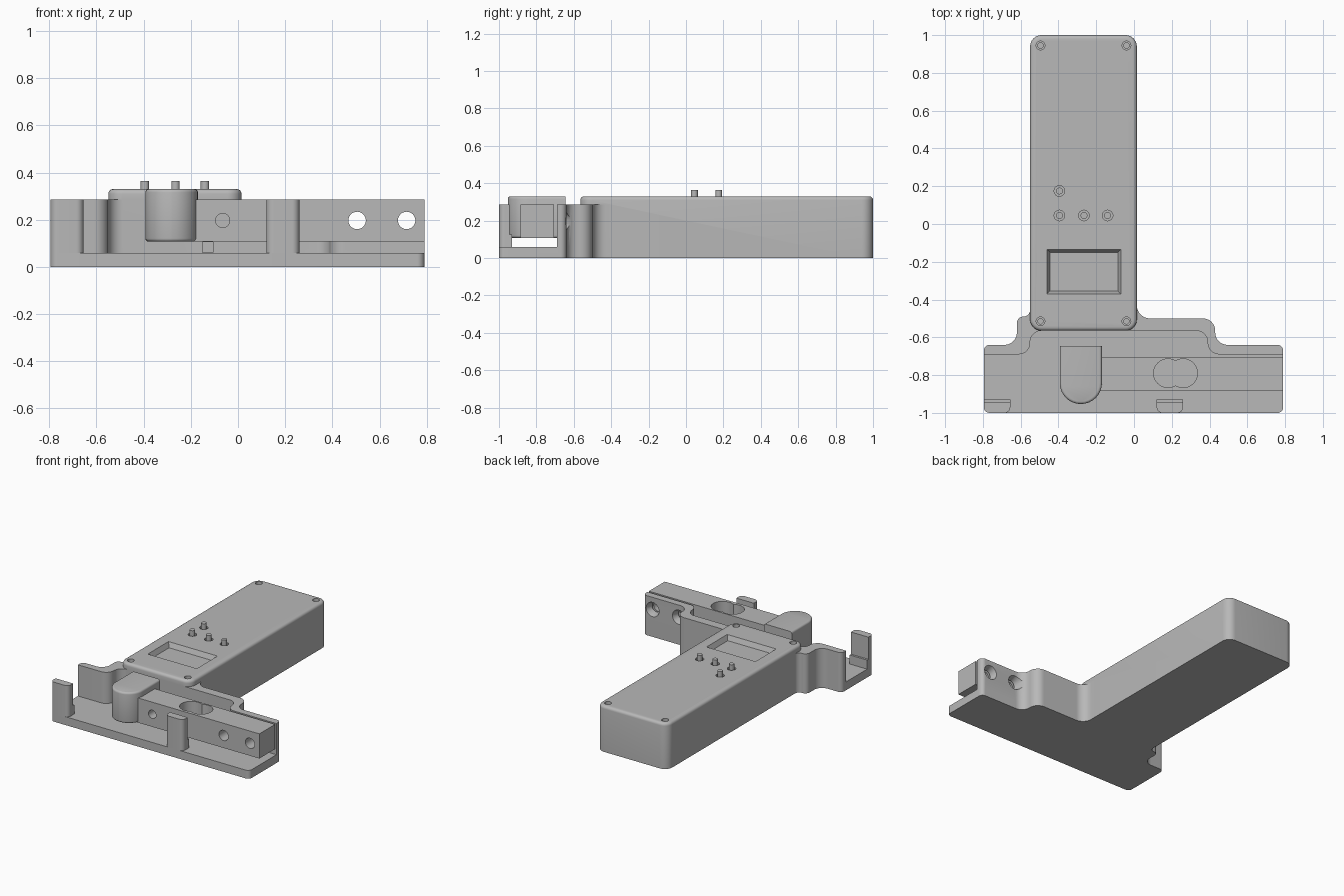
import bpy, bmesh, math
from mathutils import Vector, Matrix

if "Cube" in bpy.data.objects:
    bpy.data.objects.remove(bpy.data.objects["Cube"], do_unlink=True)

grey = bpy.data.materials.new("matte grey")
grey.use_nodes = True
COLOUR = (0.48, 0.48, 0.48, 1)
grey.diffuse_color = COLOUR
grey.node_tree.nodes["Principled BSDF"].inputs["Base Color"].default_value = COLOUR


def make(name, bm):
    bmesh.ops.recalc_face_normals(bm, faces=bm.faces)
    me = bpy.data.meshes.new(name)
    bm.to_mesh(me)
    bm.free()
    me.materials.append(grey)
    ob = bpy.data.objects.new(name, me)
    bpy.context.collection.objects.link(ob)
    return ob


def fillet(corners, steps=8):
    """Turn (x, y, radius) corners into a rounded outline."""
    out = []
    for i, (x, y, r) in enumerate(corners):
        p = Vector((x, y))
        if r == 0:
            out.append(p)
            continue
        a = (Vector(corners[i - 1][:2]) - p).normalized()
        b = (Vector(corners[(i + 1) % len(corners)][:2]) - p).normalized()
        for k in range(steps + 1):
            t = k / steps * math.pi / 2
            out.append(p + r * (a * (1 - math.sin(t)) + b * (1 - math.cos(t))))
    return out


def prism(name, corners, z0, z1, bevel=0, rule=None):
    """Extrude a rounded outline; bevel the rim edges that pass the rule."""
    bm = bmesh.new()
    base = bm.faces.new([bm.verts.new((p.x, p.y, z0)) for p in fillet(corners)])
    new = bmesh.ops.extrude_face_region(bm, geom=[base])["geom"]
    bmesh.ops.translate(bm, vec=(0, 0, z1 - z0),
                        verts=[v for v in new if isinstance(v, bmesh.types.BMVert)])
    if bevel:
        edges = [e for e in bm.edges
                 if abs(e.verts[0].co.z - e.verts[1].co.z) < 1e-5
                 and rule((e.verts[0].co + e.verts[1].co) / 2)]
        bmesh.ops.bevel(bm, geom=edges, offset=bevel, segments=4,
                        profile=0.5, affect='EDGES')
    return make(name, bm)


def rect(x0, x1, y0, y1, r=0, back_r=None):
    b = r if back_r is None else back_r
    return [(x0, y0, r), (x1, y0, r), (x1, y1, b), (x0, y1, b)]


def rod(name, start, length, r1, r2=None, along_y=False, sides=32):
    """Cylinder or cone starting at a point and running along +z or +y."""
    bm = bmesh.new()
    turn = Matrix.Rotation(-math.pi / 2, 4, 'X') if along_y else Matrix()
    bmesh.ops.create_cone(bm, cap_ends=True, segments=sides, radius1=r1,
                          radius2=r1 if r2 is None else r2, depth=length,
                          matrix=Matrix.Translation(start) @ turn
                          @ Matrix.Translation((0, 0, length / 2)))
    return make(name, bm)


def combine(ob, other, how='DIFFERENCE'):
    """Apply a boolean and discard the second object."""
    mod = ob.modifiers.new("combine", 'BOOLEAN')
    mod.operation, mod.solver, mod.object = how, 'EXACT', other
    bpy.context.view_layer.update()
    dg = bpy.context.evaluated_depsgraph_get()
    me = bpy.data.meshes.new_from_object(ob.evaluated_get(dg))
    ob.modifiers.clear()
    ob.data = me
    bpy.data.objects.remove(other, do_unlink=True)


# Base tray: floor plate plus the stepped back wall
back = [(.43, -.64, .065), (.43, -.5, .065), (.015, -.5, .07), (.015, -.4, 0),
        (-.55, -.4, 0), (-.55, -.49, .035), (-.62, -.49, .035), (-.62, -.64, .065)]
ends = [(.79, -.64, .03)], [(-.795, -.64, .03)]
outer = ends[0] + back + ends[1]
pocket = [(-.795, -.69, 0), (-.55, -.69, .06), (-.55, -.565, .06),
          (.39, -.565, .06), (.39, -.69, .06), (.79, -.69, 0)]
housing = prism("housing", [(-.795, -1, .03), (.79, -1, .03)] + outer, 0, .06)
combine(housing, prism("back_wall", pocket + outer, .03, .285), 'UNION')

# Long handle case with a softened top rim
case = prism("handle_case", rect(-.55, .015, -.565, 1, .06), 0, .33,
             .02, lambda c: c.z > .3)
combine(housing, case, 'UNION')

# Countersunk mounting holes through the back wall, and a cable slot
HOLES_X = (.505, .715)
for x in HOLES_X:
    combine(housing, rod("cutter", (x, -.75, .197), .3, .037, along_y=True))
    combine(housing, rod("cutter", (x, -.68, .197), .09, .037, .07, along_y=True))
combine(housing, prism("cutter", rect(-.15, -.105, -.6, -.52), .061, .105))

# Display window: tapered recess
window = prism("cutter", rect(-.445, -.085, -.355, -.15), .295, .34)
for v in window.data.vertices:
    if v.co.z > .3:
        v.co.x += .02 * (1 if v.co.x > -.265 else -1)
        v.co.y += .02 * (1 if v.co.y > -.25 else -1)
combine(housing, window)

# Screw holes in the case corners
for x in (-.495, -.04):
    for y in (-.515, .945):
        combine(housing, rod("cutter", (x, y, .305), .1, .023))
        combine(housing, rod("cutter", (x, y, .27), .1, .014))

# Push buttons in round openings
parts = [housing]
for i, (x, y) in enumerate([(-.395, .175), (-.395, .045), (-.265, .045), (-.14, .045)]):
    combine(housing, rod("cutter", (x, y, .3), .1, .028))
    parts.append(rod(f"button_{i + 1}", (x, y, .29), .075, .018))

# Measuring bar with its double bore and cross holes
bar = prism("beam", rect(-.2, .79, -.885, -.705), .107, .285)
for x in (.18, .26):
    combine(bar, rod("cutter", (x, -.79, .05), .3, .076, sides=48))
for x, r in [(-.065, .03)] + [(x, .037) for x in HOLES_X]:
    combine(bar, rod("cutter", (x, -.95, .197), .3, r, along_y=True))
parts.append(bar)

# Round-nosed thumb block on the end of the bar
parts.append(prism("thumb_block", rect(-.393, -.17, -.953, -.645, .111, 0),
                   .107, .33, .014, lambda c: c.y < -.65))

# Front retaining clips with a stepped foot
for name, x0, x1 in (("right_clip", -.795, -.655), ("middle_clip", .12, .26)):
    clip = prism(name, rect(x0, x1, -1, -.945, .03, 0), .05, .285)
    combine(clip, prism("foot", rect(x0, x1, -1, -.93, .03, 0), .05, .125), 'UNION')
    parts.append(clip)

for ob in parts:
    ob.data.shade_smooth()
    ob.data.set_sharp_from_angle(angle=math.radians(30))
